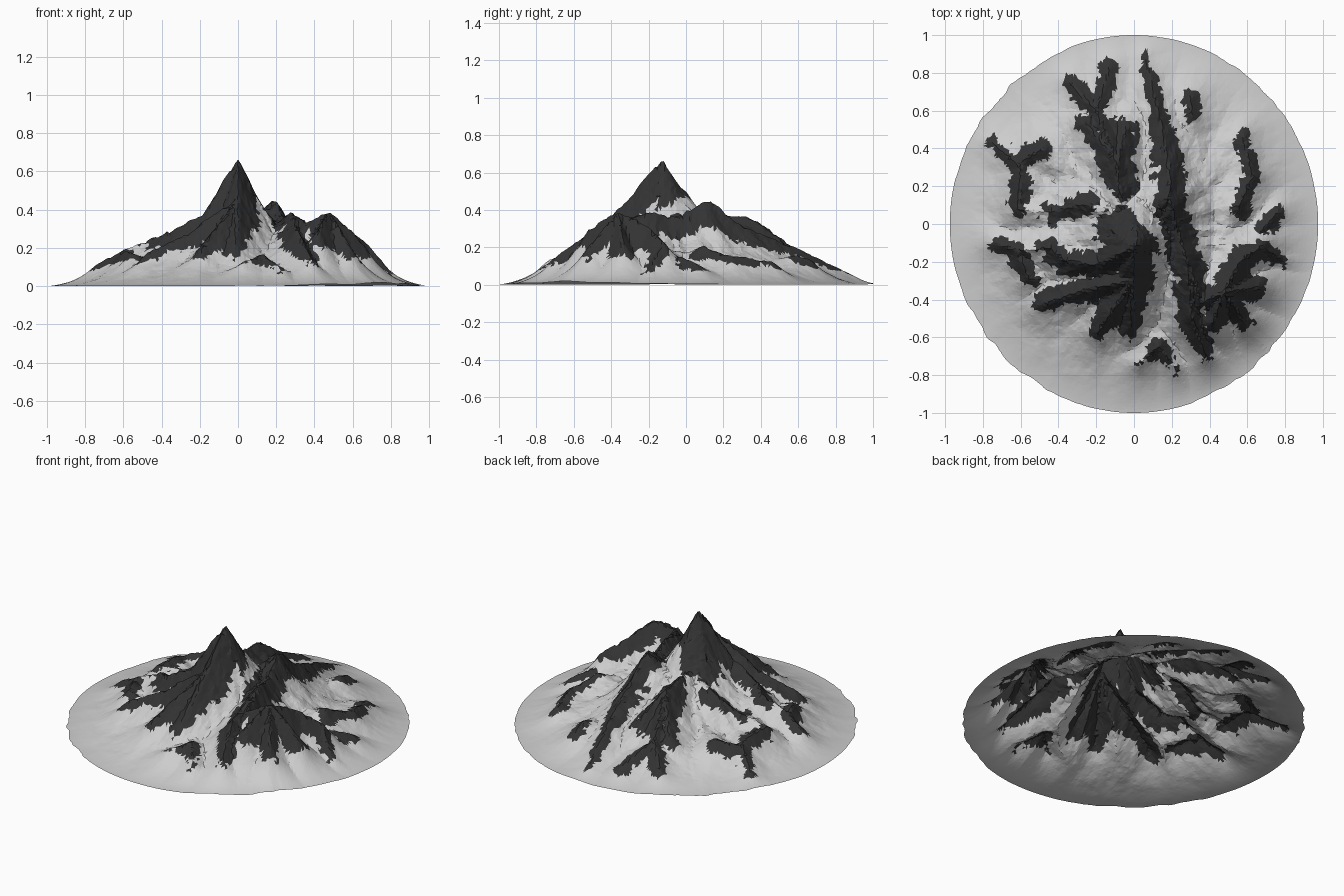
import bpy
import bmesh
import math
import random
from mathutils import Vector, noise

random.seed(4)
cube = bpy.data.objects.get("Cube")
if cube:
    bpy.data.objects.remove(cube, do_unlink=True)

CELLS = 120
HALF_WIDTH = .975
GULLY_CENTRE = Vector((.05, -.1))

# Tops that stand above the general slope: x, y, height
SUMMIT = (0, -.13, .67)
SHOULDER = (0, -.3, .47)
NEEDLE = (.19, .13, .46)
EAST_TOP = (.48, -.36, .4)
NORTH_TOP = (-.09, .33, .37)
SOUTH_HORN = (.28, -.2, .39)
WEST_END = (-.45, -.13)
NORTHWEST_TOP = (-.27, .1, .3)
FAR_WEST_TOP = (-.61, .08)

# Ridge lines in plan; crests follow the general slope between the tops
rock_ridges = {
    "summit": [(-.07, .01, .44), SUMMIT, SHOULDER, (-.02, -.54)],
    "summit_flank": [SUMMIT, (-.13, -.02, .4)],
    "south": [SHOULDER, (-.19, -.57)],
    "west": [SUMMIT, (-.18, -.22, .38), (-.33, -.2)],
    "west_outer": [(-.37, -.19), WEST_END],
    "southwest": [SHOULDER, (-.25, -.35), (-.47, -.42)],
    "northwest": [NORTHWEST_TOP, (-.43, .06, .2)],
    "central": [(.06, .88), (.15, .5), (.19, .25, .34), NEEDLE, (.24, -.05, .36),
                SOUTH_HORN, (.31, -.5, .29), (.38, -.7, .15)],
    "north": [(-.05, .2, .33), NORTH_TOP, (-.2, .6), (-.13, .83)],
    "north_inner": [NORTH_TOP, (-.04, .5)],
    "north_outer": [NORTH_TOP, (-.25, .53)],
    "north_spur": [(-.2, .6), (-.34, .75)],
    "far_west": [FAR_WEST_TOP, (-.6, .3), (-.75, .43)],
    "far_west_spur": [(-.6, .33), (-.48, .4)],
    "far_southwest": [(-.74, -.1), (-.62, -.14), (-.56, -.28)],
    "east": [(.42, -.52, .3), EAST_TOP, (.56, -.2, .31), (.67, -.12, .23),
             (.79, -.19)],
    "east_lobe": [EAST_TOP, (.65, -.34, .23)],
    "southeast_lobe": [EAST_TOP, (.58, -.51, .22)],
    "east_foot": [(.68, -.03), (.76, .06)],
    "northeast": [(.55, .09), (.63, .25), (.58, .46)],
    "back_knoll": [(.3, .67), (.3, .59)],
    "front_foot": [(.03, -.74), (.13, -.65), (.22, -.76)],
}
snow_ridges = {
    "northwest_link": [SUMMIT, (-.07, .04, .38), NORTHWEST_TOP],
    "north_link": [(-.07, .04, .38), NORTH_TOP],
    "west_link": [(-.43, .06, .2), FAR_WEST_TOP],
    "southwest_link": [WEST_END, (-.62, -.14)],
    "east_link": [SOUTH_HORN, (.36, -.42, .33), EAST_TOP],
}


def inland(point):
    """One at the middle, zero on the rim."""
    return max(0, 1 - math.hypot(point[0] / HALF_WIDTH, point[1]))


def skirt(point):
    """Gentle concave cone under the ridges."""
    return .33 * inland(point) ** 1.4


def crest_height(point):
    return point[2] if len(point) > 2 else inland(point) / 2


def split_ridges(ridges):
    segments = []
    for line in ridges.values():
        for start, end in zip(line, line[1:]):
            foot = Vector(start[:2])
            along = Vector(end[:2]) - foot
            segments.append((foot, along, crest_height(start), crest_height(end)))
    return segments


rock_segments = split_ridges(rock_ridges)
all_segments = rock_segments + split_ridges(snow_ridges)


def near_ridges(point, segments):
    """Yield distance, crest height and nearest crest position per segment."""
    for start, along, low, high in segments:
        t = min(1, max(0, (point - start).dot(along) / along.length_squared))
        foot = start + along * t
        yield (point - foot).length, low + (high - low) * t, foot


def roughness(point, scale):
    return noise.fractal(Vector((point.x, point.y, 1)) * scale, 1, 2, 4)


def gullies(point):
    """Noise stretched along the fall lines."""
    away = point - GULLY_CENTRE
    rib = away.normalized() * 7
    return noise.fractal(Vector((rib.x, rib.y, away.length * 4)), 1, 2, 4)


def height(point):
    base = skirt(point)
    rise = 0
    for distance, crest, foot in near_ridges(point, all_segments):
        extra = max(0, crest - skirt(foot))
        fall = .07 + .2 * extra
        rise = max(rise, extra * math.exp(-(distance / fall) ** 1.15))
    relief = min(1, base * 8) * (gullies(point) + roughness(point, 11)) * .013
    return max(0, base + rise + relief)


def is_rock(point):
    """Bare rock lies along the crests, wider where they are higher."""
    cover = max(.02 + crest * .16 - distance
                for distance, crest, foot in near_ridges(point, rock_segments))
    ragged = gullies(point) + roughness(point, 9) + roughness(point, 22)
    return cover + ragged * .026 > 0


def flat_material(name, grey):
    material = bpy.data.materials.new(name)
    material.use_nodes = True
    colour = (grey, grey, grey, 1)
    material.diffuse_color = colour
    shader = next(n for n in material.node_tree.nodes if n.type == "BSDF_PRINCIPLED")
    shader.inputs["Base Color"].default_value = colour
    shader.inputs["Roughness"].default_value = 1
    return material


# Irregular disc made from a jittered grid, open underneath
bm = bmesh.new()
bmesh.ops.create_grid(bm, x_segments=CELLS, y_segments=CELLS, size=1)
jitter = .6 / CELLS
for vert in bm.verts:
    u, v = vert.co.x, vert.co.y
    if not vert.is_boundary:
        u += random.uniform(-jitter, jitter)
        v += random.uniform(-jitter, jitter)
    point = Vector((u * math.sqrt(1 - v * v / 2) * HALF_WIDTH,
                    v * math.sqrt(1 - u * u / 2)))
    # The rim wavers between its four outermost points
    angle = math.atan2(point.y, point.x)
    waver = abs(roughness(point.normalized(), 4)) * math.sin(2 * angle) ** 2
    edge = 1 - .03 * waver * point.length ** 8
    vert.co = (*(point * edge), height(point))

# Snow everywhere except the bare rock along the ridges
bmesh.ops.triangulate(bm, faces=bm.faces[:])
for face in bm.faces:
    face.material_index = int(is_rock(face.calc_center_median().to_2d()))

mesh = bpy.data.meshes.new("mountain")
bm.to_mesh(mesh)
bm.free()
mesh.materials.append(flat_material("snow", .61))
mesh.materials.append(flat_material("dark_rock", .033))
mountain = bpy.data.objects.new("mountain", mesh)
bpy.context.collection.objects.link(mountain)
